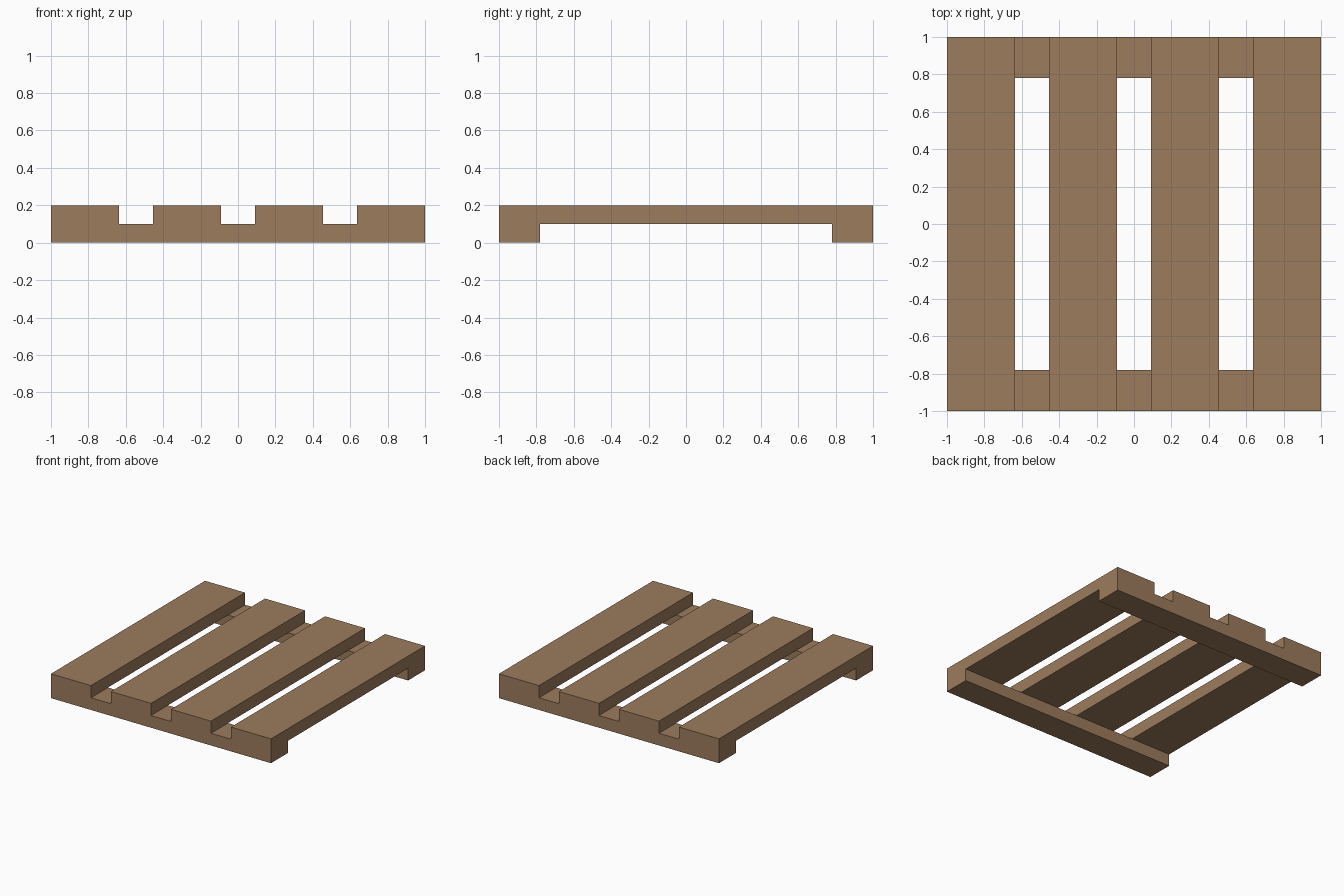
import bpy

if "Cube" in bpy.data.objects:
    bpy.data.objects.remove(bpy.data.objects["Cube"])

wood = bpy.data.materials.new("wood")
wood.diffuse_color = (0.33, 0.20, 0.11, 1)
wood.use_nodes = True
wood.node_tree.nodes["Principled BSDF"].inputs["Base Color"].default_value = wood.diffuse_color


def box(name, center, size):
    bpy.ops.mesh.primitive_cube_add(size=1, location=center)
    ob = bpy.context.object
    ob.name = name
    ob.scale = size
    bpy.ops.object.transform_apply(location=False, rotation=False, scale=True)
    ob.data.materials.append(wood)
    return ob


THICK = 0.1
GAP = 2 / 11
SLAT_W = 2 * GAP
RAIL_W = 0.22

# Four top slats running front to back
for i in range(4):
    x = -1 + SLAT_W / 2 + i * (SLAT_W + GAP)
    box(f"slat_{i + 1}", (x, 0, 1.5 * THICK), (SLAT_W, 2, THICK))

# Two cross rails underneath
for name, side in (("front_rail", -1), ("back_rail", 1)):
    box(name, (0, side * (1 - RAIL_W / 2), THICK / 2), (2, RAIL_W, THICK))
